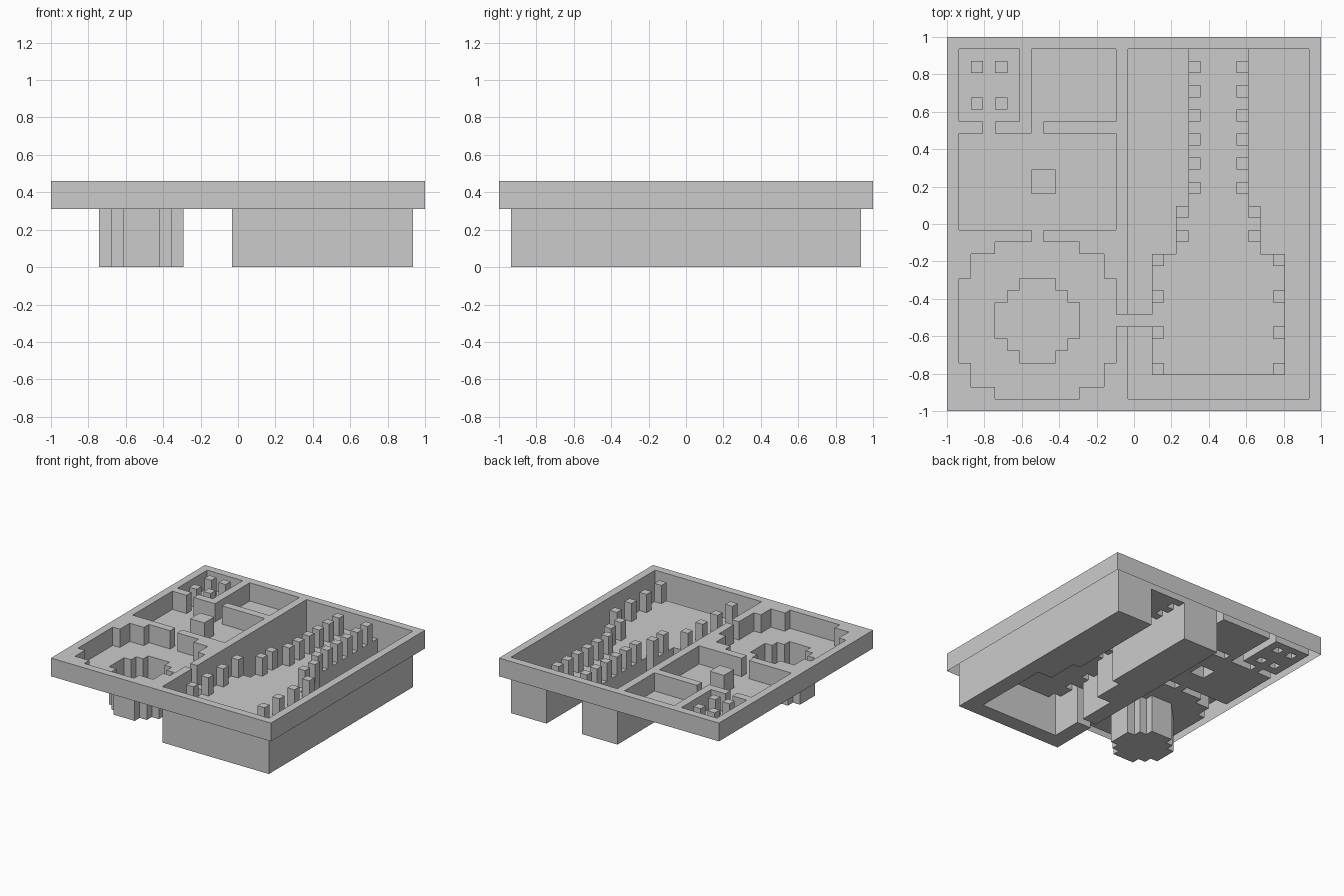
import bpy, bmesh

if "Cube" in bpy.data.objects:
    bpy.data.objects.remove(bpy.data.objects["Cube"])

N = 31                      # tiles per side
C = 2 / N                   # tile size
Z_PIT, Z_FLOOR, Z_WALL = 0.0, 0.31, 0.46
PIT, FLOOR, WALL, PILLAR = range(4)
HEIGHT = {PIT: Z_PIT, FLOOR: Z_FLOOR, WALL: Z_WALL, PILLAR: Z_WALL}
grid = [[WALL] * N for _ in range(N)]


def fill(kind, x0, x1, y0, y1):
    for x in range(x0, x1):
        for y in range(y0, y1):
            grid[x][y] = kind


def pillars(xs, ys, size=1):
    for x in xs:
        for y in ys:
            fill(PILLAR, x, x + size, y, y + size)


# square rooms and their doorways
fill(FLOOR, 1, 6, 24, 30)
fill(FLOOR, 7, 14, 24, 30)
fill(FLOOR, 1, 14, 15, 23)
for x, y in ((3, 23), (7, 23), (7, 14)):
    fill(FLOOR, x, x + 1, y, y + 1)
pillars((2, 4), (25, 28))
pillars((7,), (18,), 2)

# round room with a round well
for a, b in ((4, 1), (2, 2), (1, 4)):
    fill(FLOOR, a, 15 - a, b, 15 - b)
for a, b in ((6, 4), (5, 5), (4, 6)):
    fill(PIT, a, 15 - a, b, 15 - b)

# great hall: chasm, raised walkway, bridge and colonnades
fill(PIT, 15, 30, 1, 30)
fill(FLOOR, 20, 25, 17, 30)
fill(FLOOR, 19, 26, 13, 17)
fill(FLOOR, 17, 28, 3, 13)
fill(FLOOR, 14, 17, 7, 8)
pillars((20, 24), range(18, 29, 2))
pillars((19, 25), (14, 16))
pillars((17, 27), (3, 6, 9, 12))


def height(x, y):
    if 0 <= x < N and 0 <= y < N:
        return HEIGHT[grid[x][y]]
    return Z_FLOOR          # outer rim stops at floor level


def build(name, kind, low, high):
    """Tops of one tile kind, plus the side faces lying between low and high."""
    bm = bmesh.new()

    def quad(points):
        bm.faces.new([bm.verts.new((px * C - 1, py * C - 1, pz)) for px, py, pz in points])

    for x in range(N):
        for y in range(N):
            mine = grid[x][y] == kind
            if mine:
                h = HEIGHT[kind]
                quad([(x, y, h), (x + 1, y, h), (x + 1, y + 1, h), (x, y + 1, h)])
            # pit lining belongs to the pit, other sides to the taller tile
            if kind == PIT:
                mine = grid[x][y] != PIT
            if not mine:
                continue
            sides = ((x, y - 1, (x, y), (x + 1, y)), (x + 1, y, (x + 1, y), (x + 1, y + 1)),
                     (x, y + 1, (x + 1, y + 1), (x, y + 1)), (x - 1, y, (x, y + 1), (x, y)))
            for nx, ny, p, q in sides:
                z0, z1 = max(low, height(nx, ny)), min(high, height(x, y))
                if z1 - z0 > 1e-6:
                    quad([(*p, z0), (*q, z0), (*q, z1), (*p, z1)])
    bmesh.ops.remove_doubles(bm, verts=bm.verts, dist=1e-5)
    mesh = bpy.data.meshes.new(name)
    bm.to_mesh(mesh)
    bm.free()
    bpy.context.collection.objects.link(bpy.data.objects.new(name, mesh))


build("walls", WALL, Z_FLOOR, Z_WALL)
build("pillars", PILLAR, Z_FLOOR, Z_WALL)
build("floors", FLOOR, Z_FLOOR, Z_FLOOR)
build("pits", PIT, Z_PIT, Z_FLOOR)
